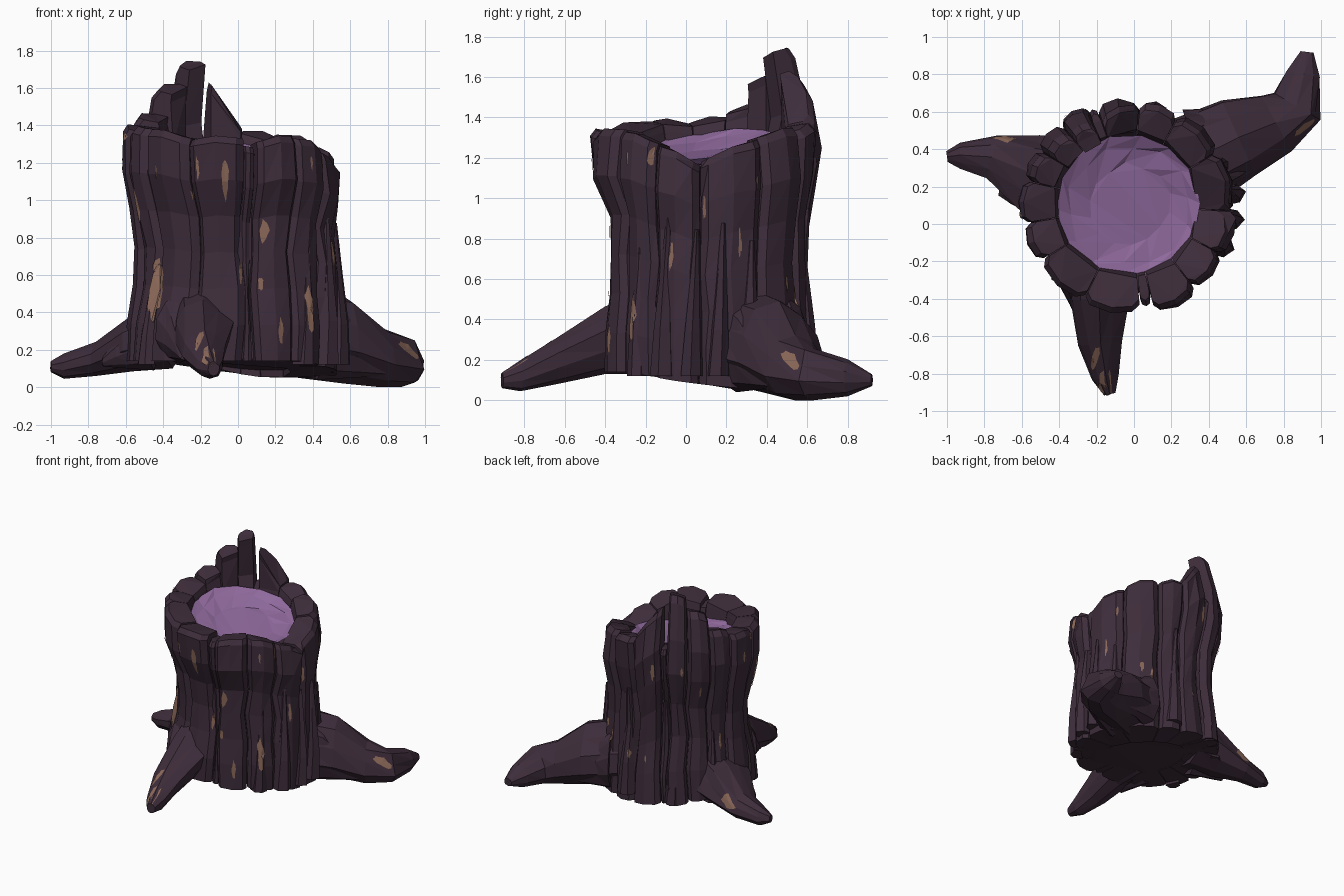
import bpy, bmesh, math, random
from mathutils import Vector
from mathutils.bvhtree import BVHTree

if "Cube" in bpy.data.objects:
    bpy.data.objects.remove(bpy.data.objects["Cube"])

random.seed(7)
CX, CY = -0.02, 0.10


def material(name, rgb):
    m = bpy.data.materials.new(name)
    m.diffuse_color = (*rgb, 1)
    m.use_nodes = True
    m.node_tree.nodes["Principled BSDF"].inputs["Base Color"].default_value = m.diffuse_color
    return m


BARK = material("dark_bark", (0.047, 0.026, 0.043))
TAN = material("bare_wood_chips", (0.26, 0.14, 0.10))
PURPLE = material("purple_heart", (0.28, 0.145, 0.34))


def finish(bm, name, mat):
    bmesh.ops.recalc_face_normals(bm, faces=bm.faces)
    me = bpy.data.meshes.new(name)
    bm.to_mesh(me)
    me.materials.append(mat)
    ob = bpy.data.objects.new(name, me)
    bpy.context.collection.objects.link(ob)
    return ob


def interp(table, v):
    if v <= table[0][0]:
        return table[0][1]
    for (a, p), (b, q) in zip(table, table[1:]):
        if v <= b:
            return p + (q - p) * (v - a) / (b - a)
    return table[-1][1]


def loft(bm, rings):
    # skin closed rings of equal length and cap both ends
    vs = [[bm.verts.new(p) for p in r] for r in rings]
    n = len(vs[0])
    for lo, hi in zip(vs, vs[1:]):
        for i in range(n):
            j = (i + 1) % n
            bm.faces.new((lo[i], lo[j], hi[j]))
            bm.faces.new((lo[i], hi[j], hi[i]))
    for cap in (vs[0][::-1], vs[-1]):
        bmesh.ops.triangulate(bm, faces=[bm.faces.new(cap)])


# Trunk silhouette: outer radius and hollow radius by height
OUTER = [(.14, .545), (.35, .53), (.6, .485), (.85, .49), (1.1, .55), (1.25, .57), (1.36, .56), (1.75, .47)]
INNER = [(0, .30), (1.05, .33), (1.2, .365), (1.3, .385), (1.4, .42), (1.75, .36)]


def outer(a, z):
    waist = max(0, 1 - abs(z - .65) / .5)
    r = interp(OUTER, z) + (.06 * waist + .015) * max(0, math.cos(a)) + .02 * max(0, -math.cos(a))
    r += max(0, -math.sin(a)) * (-.035 if z < .95 else .01)
    return r - .045 * max(0, math.cos(a)) * (z > 1.15)


def polar(a, r, z):
    return Vector((CX + r * math.cos(a), CY + r * math.sin(a), z))


def bottom(a):
    return .14 - .09 * max(0, math.cos(a - math.radians(45)))


# Bark planks: start angle, top height at start and at end; two tall splinters at the back
PLANKS = [(-3, 1.18, 1.29), (32, 1.30, 1.35), (62, 1.33, 1.37), (85, 1.38, 1.63), (109, 1.33, 1.33),
          (115, 1.74, 1.71), (131, 1.62, 1.58), (149, 1.46, 1.43), (167, 1.40, 1.37), (190, 1.37, 1.38),
          (212, 1.38, 1.33), (244, 1.32, 1.33), (276, 1.29, 1.28), (283, 1.31, 1.34), (308, 1.33, 1.27),
          (332, 1.26, 1.16)]
SECTION = [(0, -.038), (.12, -.006), (.5, .008), (.86, -.004), (1, -.038)]
N = len(PLANKS)
wob = [[random.uniform(-2, 2) for _ in range(8)] for _ in PLANKS]

bm = bmesh.new()
for k, (a0, t0, t1) in enumerate(PLANKS):
    a1 = PLANKS[(k + 1) % N][0] + (360 if k == N - 1 else 0) - .6
    thin = a1 - a0 < 10
    bulge = -.035 if thin else random.uniform(-.012, .02)
    mid = (t0 + t1) / 2 + (0 if thin else .02)
    rings = []
    for li in range(8):
        t = (li / 6 * .97) if li < 7 else 1
        s = a0 + wob[k][li] * (t < .8)
        e = a1 + wob[(k + 1) % N][li] * (t < .8)
        lift = random.uniform(-.008, .008)
        ring = []
        for f, d in SECTION:
            a = math.radians(s + (e - s) * f)
            top = interp([(0, t0), (.5, mid), (1, t1)], f)
            z = bottom(a) + t * (top - bottom(a))
            ring.append(polar(a, outer(a, z) + d + bulge + lift - .025 * (t == 1), z))
        for ang, top in ((e, t1), (s, t0)):
            a = math.radians(ang)
            z = bottom(a) + t * (top - .015 - bottom(a))
            ring.append(polar(a, interp(INNER, z), z))
        rings.append(ring)
    loft(bm, rings)

# Splinter ridges lying over the bark, thickest on the right side
for ang in (-42, -24, -8, 6, 22, 75, 120, 150, 205):
    z0, z1 = .12, random.uniform(.6, 1)
    w, d = random.uniform(6, 9), random.uniform(.03, .045) + .035 * (abs(ang + 5) < 20)
    a = math.radians(ang)
    rings = []
    for t in (0, .3, .65, 1):
        z = z0 + (z1 - z0) * t
        rings.append([polar(math.radians(ang + u * w * (1 - .8 * t) + 3 * t),
                            outer(a, z) + v * d * (1 - .7 * t) - .01, z)
                      for u, v in ((-1, -1.2), (-.6, .5), (.1, 1), (.7, .4), (1, -1.2))])
    loft(bm, rings)
bark = finish(bm, "bark_planks", BARK)

# Solid core behind the planks
bm = bmesh.new()
loft(bm, [[polar(a, r, z if z > .5 else bottom(a) + .01) for a in (i * math.tau / 20 for i in range(20))]
          for r, z in ((.46, .12), (.42, .6), (.44, 1.12))])
core = finish(bm, "trunk_core", BARK)

# Tilted, shallow purple heart inside the rim
bm = bmesh.new()
rows = []
for r, dz in ((.385, .02), (.32, -.005), (.22, -.03)):
    row = []
    for i in range(14):
        a = i * math.tau / 14 + (.41 - r) * 1.6
        rr = r + random.uniform(-.02, .02) * (r < .35)
        x, y = rr * math.cos(a), rr * math.sin(a)
        z = 1.24 - .17 * x + .12 * y + dz + random.uniform(-.008, .008)
        row.append(bm.verts.new((x - .03, y + .095, z)))
    rows.append(row)
for p, q in zip(rows, rows[1:]):
    for i in range(14):
        j = (i + 1) % 14
        bm.faces.new((p[i], p[j], q[j]))
        bm.faces.new((p[i], q[j], q[i]))
bmesh.ops.triangulate(bm, faces=[bm.faces.new(rows[-1])])
heart = finish(bm, "purple_heart", PURPLE)
if heart.data.polygons[0].normal.z < 0:
    heart.data.flip_normals()


# Roots: lofted along stations of x, y, width, underside z, top z
def root(name, *path):
    bm = bmesh.new()
    rings = []
    for i, (x, y, w, zb, zt) in enumerate(path):
        a, b = path[max(i - 1, 0)], path[min(i + 1, len(path) - 1)]
        side = Vector((a[1] - b[1], b[0] - a[0], 0)).normalized()
        ring = []
        for k in range(10):
            t = math.tau * k / 10 + .3
            j = random.uniform(.88, 1.06) * (1 - .1 * (k % 3 == 1))
            up = zb + (zt - zb) * (.5 + .5 * math.sin(t) * (j if math.sin(t) > 0 else 1))
            ring.append(Vector((x, y, up)) + side * math.cos(t) * j * w / 2)
        rings.append(ring)
    loft(bm, rings)
    return finish(bm, name, BARK)


def spur(name, x0, y0, x1, y1, h, low=.06):
    # short tapering side root from the trunk to a low tip
    return root(name, *[(x0 + (x1 - x0) * t, y0 + (y1 - y0) * t, .26 - .2 * t, low + .02 * t, h - (h - .17) * t ** 1.2)
                        for t in (0, .35, .7, 1)])


roots = [
    root("front_root", (-.19, -.15, .36, .13, .58), (-.19, -.40, .33, .13, .46), (-.18, -.64, .24, .08, .32),
         (-.15, -.82, .15, .045, .20), (-.13, -.91, .07, .06, .14)),
    root("left_root", (-.35, .24, .50, .10, .55), (-.56, .28, .42, .085, .40), (-.76, .36, .25, .06, .24),
         (-.93, .37, .15, .045, .18), (-1, .36, .06, .08, .14)),
    root("right_root", (.32, .34, .54, .05, .56), (.56, .46, .46, .02, .49), (.76, .54, .36, 0, .34),
         (.87, .63, .29, 0, .27), (.91, .80, .19, .02, .21), (.925, .92, .08, .07, .13)),
    spur("right_root_knuckle", .42, .25, .78, .42, .53, .04),
    spur("back_right_spur", .30, .50, .57, .60, .52),
    spur("left_root_spur", -.45, .12, -.72, .18, .48, .09),
    spur("front_root_spur", -.32, -.24, -.28, -.5, .5, .125),
]

# Bare wood chips: thin flakes draped on the bark
trees = [BVHTree.FromPolygons([v.co for v in ob.data.vertices], [p.vertices[:] for p in ob.data.polygons])
         for ob in [bark, core] + roots]


def drape(a, z):
    start, d = polar(a, 3, z), Vector((-math.cos(a), -math.sin(a), 0))
    hits = [h for h in (t.ray_cast(start, d) for t in trees) if h[0]]
    return min(hits, key=lambda h: h[3])[0] - d * .006 if hits else None


# angle, height, width, length of the big flakes, then small ones scattered round the trunk
chips = [(265, 1.10, .045, .22), (289, .84, .05, .15), (213, .52, .09, .36), (200, .98, .05, .22),
         (318, .42, .05, .24), (262, .17, .08, .13), (257, .25, .05, .12), (24, .2, .05, .12),
         (152, .2, .06, .12), (185, 1.34, .05, .06)]
chips += [(i * 15 + random.uniform(-6, 6), random.uniform(.3, 1.25), random.uniform(.015, .035),
           random.uniform(.06, .15)) for i in range(24)]
bm = bmesh.new()
for deg, z, w, h in chips:
    a = math.radians(deg)
    mid = drape(a, z)
    if not mid:
        continue
    dist = (mid - polar(a, 0, z)).length
    vs = []
    for i in range(12):
        t = i * math.tau / 12
        j = random.uniform(.6, 1.15)
        p = drape(a + j * w / 2 * math.cos(t) / dist, z + j * h / 2 * math.sin(t))
        vs.append(bm.verts.new(p if p and (p - mid).length < h * .7 + .03 else mid))
    c = bm.verts.new(mid)
    for i in range(12):
        bm.faces.new((c, vs[i], vs[(i + 1) % 12]))
bmesh.ops.dissolve_degenerate(bm, dist=1e-5, edges=bm.edges)
finish(bm, "bare_wood_chips", TAN)
